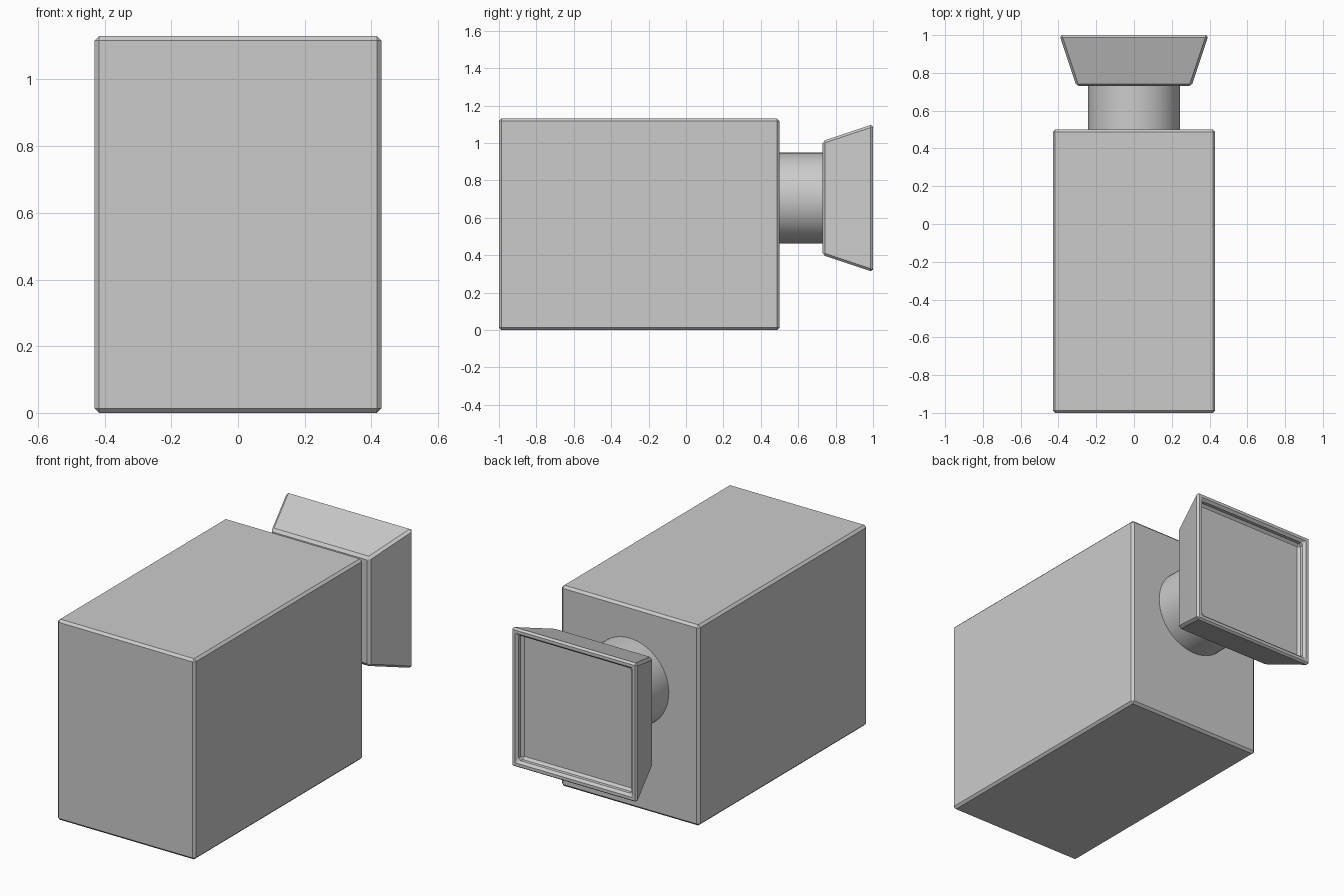
import bpy, bmesh, math
from mathutils import Vector

if "Cube" in bpy.data.objects:
    bpy.data.objects.remove(bpy.data.objects["Cube"])

AXIS_Z = 0.705   # height of the lens axis
CHAMFER = 0.013


def finish(name, bm, chamfer=True):
    bmesh.ops.recalc_face_normals(bm, faces=bm.faces)
    mesh = bpy.data.meshes.new(name)
    bm.to_mesh(mesh)
    bm.free()
    obj = bpy.data.objects.new(name, mesh)
    bpy.context.collection.objects.link(obj)
    if chamfer:
        mod = obj.modifiers.new("chamfer", 'BEVEL')
        mod.width = CHAMFER
        mod.segments = 1
        mod.limit_method = 'ANGLE'
        mod.angle_limit = math.radians(30)
    return obj


def square_loft(name, rings):
    """Skin square rings (y, half width) along the lens axis and cap both ends."""
    bm = bmesh.new()
    loops = [[bm.verts.new((sx * h, y, AXIS_Z + sz * h))
              for sx, sz in ((-1, -1), (1, -1), (1, 1), (-1, 1))]
             for y, h in rings]
    for a, b in zip(loops, loops[1:]):
        for i in range(4):
            j = (i + 1) % 4
            bm.faces.new((a[i], a[j], b[j], b[i]))
    bm.faces.new(loops[0])
    bm.faces.new(loops[-1])
    return finish(name, bm)


# Main camera body
bm = bmesh.new()
bmesh.ops.create_cube(bm, size=1)
bmesh.ops.scale(bm, vec=(0.86, 1.5, 1.13), verts=bm.verts)
bmesh.ops.translate(bm, vec=(0, -0.25, 0.565), verts=bm.verts)
finish("camera_body", bm)

# Round lens barrel
bpy.ops.mesh.primitive_cylinder_add(vertices=64, radius=0.243, depth=0.27,
                                    location=(0, 0.615, AXIS_Z),
                                    rotation=(math.pi / 2, 0, 0))
barrel = bpy.context.object
barrel.name = "lens_barrel"
bpy.ops.object.shade_smooth_by_angle(angle=math.radians(30))

# Flared square hood with a shallow recess in its face
square_loft("lens_hood", [(0.73, 0.305), (1.0, 0.395), (1.0, 0.352), (0.955, 0.352)])
